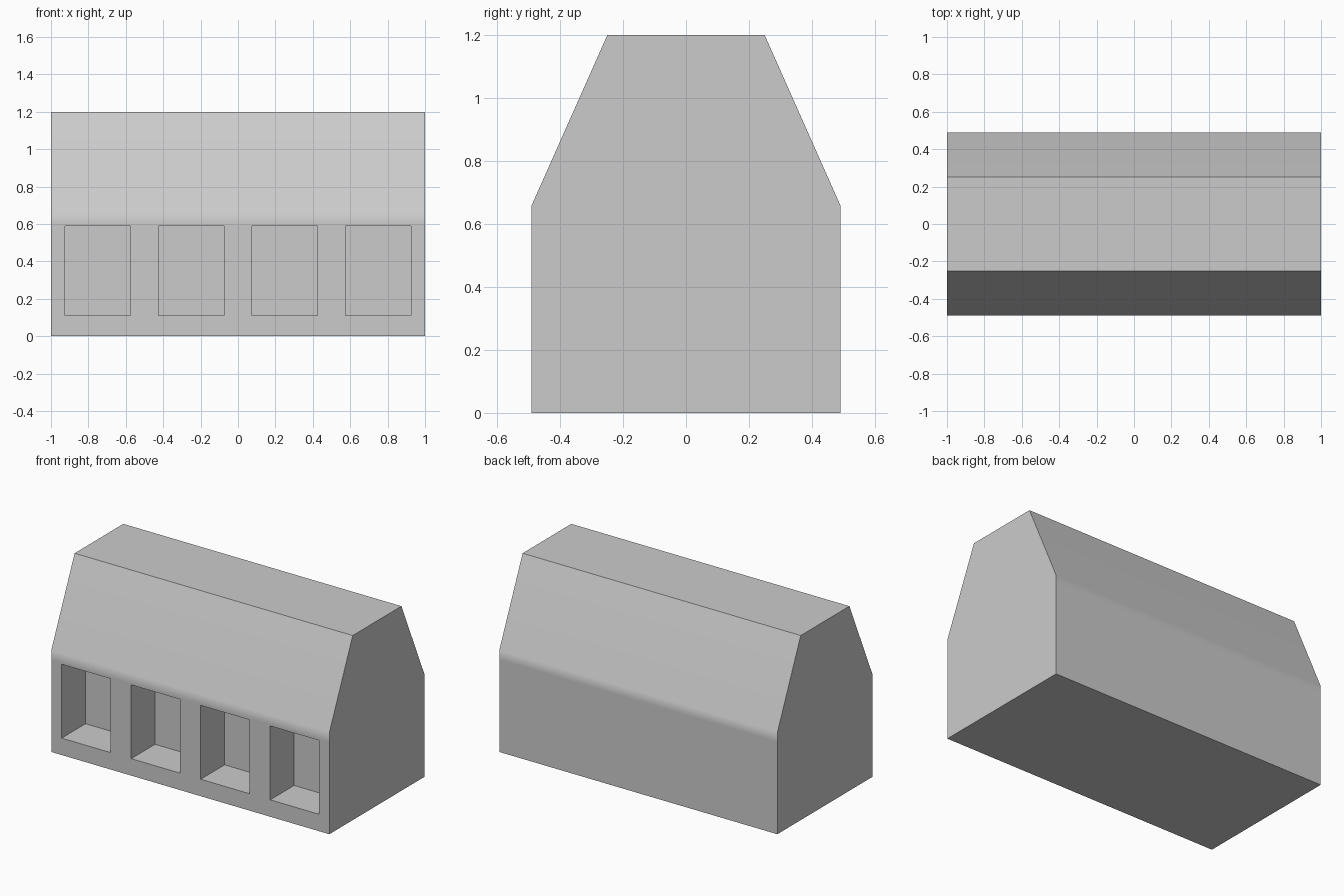
import bpy, bmesh, math
from mathutils import Vector

cube = bpy.data.objects.get("Cube")
if cube:
    bpy.data.objects.remove(cube, do_unlink=True)

HALF_LENGTH, HALF_DEPTH, WALL_TOP = 1.0, 0.49, 0.66
BAND_LOW = 0.60
ROOF_HALF, ROOF_TOP = 0.25, 1.20
BAY_CENTRES = (-0.75, -0.25, 0.25, 0.75)
BAY_HALF, BAY_LOW, BAY_HIGH, BAY_DEPTH = 0.175, 0.11, 0.59, 0.245


def make_material(name, value):
    mat = bpy.data.materials.new(name)
    mat.use_nodes = True
    colour = (value, value, value, 1.0)
    mat.diffuse_color = colour
    mat.node_tree.nodes["Principled BSDF"].inputs["Base Color"].default_value = colour
    return mat


# Body: gambrel-like section swept along x, with a thin band under each eave
half = [(HALF_DEPTH, 0), (HALF_DEPTH, BAND_LOW), (HALF_DEPTH, WALL_TOP), (ROOF_HALF, ROOF_TOP)]
section = half + [(-y, z) for y, z in reversed(half)]
bm = bmesh.new()
end = bm.faces.new([bm.verts.new((-HALF_LENGTH, y, z)) for y, z in section])
swept = bmesh.ops.extrude_face_region(bm, geom=[end], use_keep_orig=True)
bmesh.ops.translate(bm, vec=(2 * HALF_LENGTH, 0, 0),
                    verts=[v for v in swept["geom"] if isinstance(v, bmesh.types.BMVert)])
bmesh.ops.recalc_face_normals(bm, faces=bm.faces)


def front_wall():
    return [f for f in bm.faces
            if f.normal.y < -0.99 and f.calc_center_median().z < BAND_LOW]


def cut_front(point, normal):
    faces = front_wall()
    edges = {e for f in faces for e in f.edges}
    verts = {v for f in faces for v in f.verts}
    bmesh.ops.bisect_plane(bm, geom=faces + list(edges) + list(verts),
                           plane_co=point, plane_no=normal, dist=1e-5)


# Front bays: slice the wall into a grid, then push the bay faces inward
for z in (BAY_LOW, BAY_HIGH):
    cut_front((0, 0, z), (0, 0, 1))
for x in BAY_CENTRES:
    for side in (-1, 1):
        cut_front((x + side * BAY_HALF, 0, 0), (1, 0, 0))


def is_bay(face):
    c = face.calc_center_bounds()
    return BAY_LOW < c.z < BAY_HIGH and any(abs(c.x - x) < BAY_HALF for x in BAY_CENTRES)


bays = [f for f in front_wall() if is_bay(f)]
pushed = bmesh.ops.extrude_discrete_faces(bm, faces=bays)["faces"]
bmesh.ops.translate(bm, vec=Vector((0, BAY_DEPTH, 0)),
                    verts=list({v for f in pushed for v in f.verts}))
bmesh.ops.recalc_face_normals(bm, faces=bm.faces)

mesh = bpy.data.meshes.new("building_body")
bm.to_mesh(mesh)
bm.free()
mesh.materials.append(make_material("plain grey", 0.6))
body = bpy.data.objects.new("building_body", mesh)
bpy.context.collection.objects.link(body)

# Soft eaves, all other edges crisp
bpy.context.view_layer.objects.active = body
body.select_set(True)
bpy.ops.object.shade_smooth_by_angle(angle=math.radians(30))
weighted = body.modifiers.new("eave_shading", "WEIGHTED_NORMAL")
weighted.keep_sharp = True
